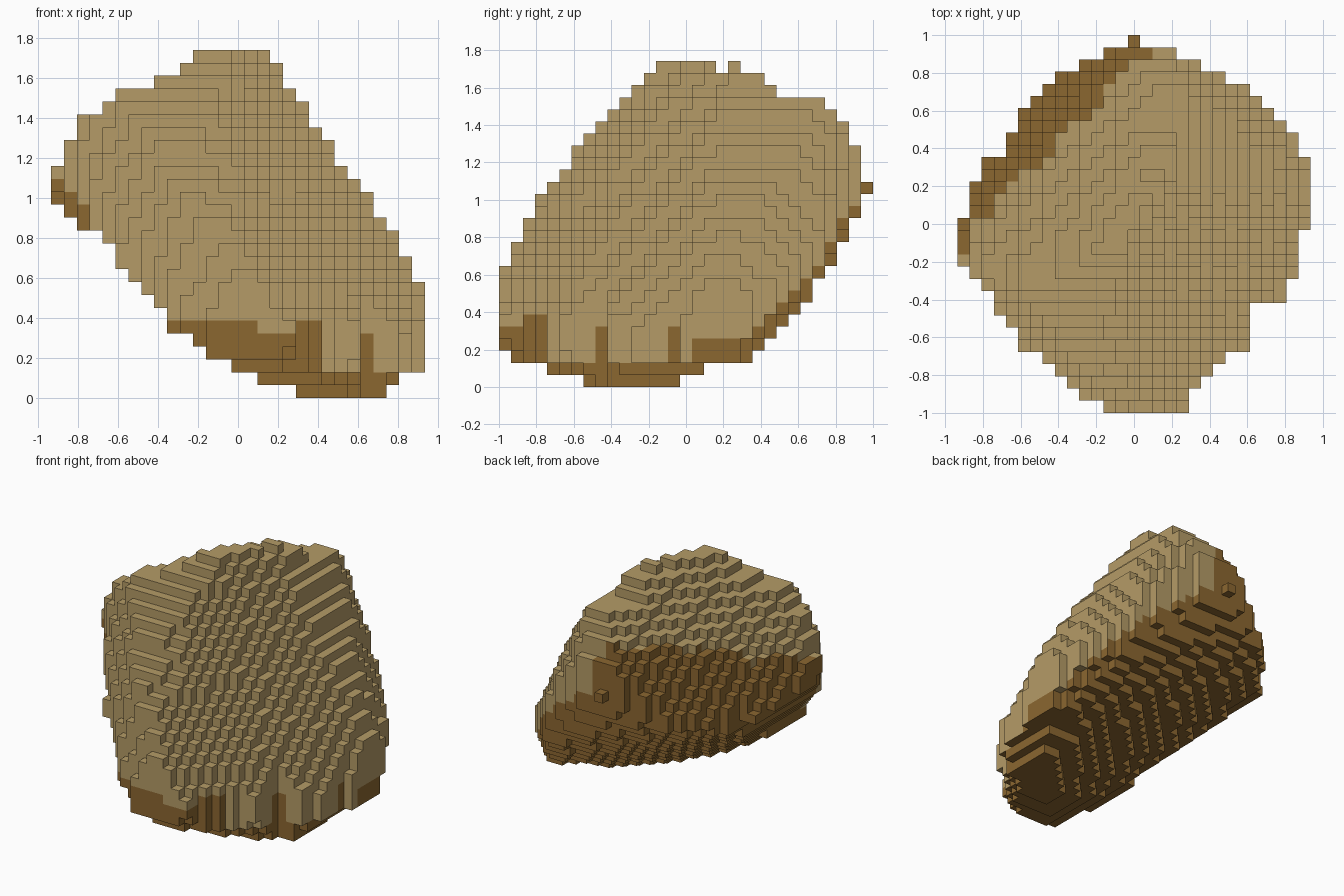
import bpy, bmesh, math
from mathutils import Vector

cube = bpy.data.objects.get("Cube")
if cube:
    bpy.data.objects.remove(cube, do_unlink=True)

S = 2 / 31                      # block size
NX, NY, NZ = 29, 31, 27         # block counts

# Outline spans (first block, end block) for each layer
FRONT = [(19, 26), (16, 27), (14, 29), (12, 29), (11, 29), (9, 29), (9, 29), (8, 29), (7, 29),
         (6, 28), (5, 28), (5, 27), (4, 27), (2, 26), (1, 25), (0, 25), (0, 24), (0, 23),
         (1, 22), (1, 22), (2, 21), (2, 20), (4, 20), (5, 19), (8, 18), (10, 18), (11, 17)]
SIDE = [(7, 15), (4, 17), (1, 21), (0, 22), (0, 23), (0, 24), (0, 25), (0, 26), (0, 26),
        (0, 27), (1, 28), (1, 28), (2, 29), (2, 29), (3, 30), (3, 30), (4, 31), (5, 30),
        (6, 30), (6, 30), (7, 29), (8, 29), (9, 28), (10, 27), (11, 23), (12, 22), (13, 20)]
TOP = [(12, 19), (10, 19), (9, 20), (8, 21), (7, 22), (5, 24), (5, 24), (4, 24), (3, 24),
       (3, 27), (2, 27), (1, 28), (0, 28), (0, 28), (0, 28), (0, 29), (1, 29), (1, 29),
       (1, 29), (2, 29), (2, 29), (4, 28), (4, 28), (5, 27), (5, 26), (6, 25), (7, 24),
       (8, 22), (10, 20), (12, 18), (14, 15)]

BASE_N = Vector((0.469, -0.445, 0.76))      # slanted base
BASE_D = 0.368


def point(i, j, k):
    return Vector(((i - NX / 2) * S, (j - NY / 2) * S, k * S))


def base_z(x, y):
    return (BASE_D - BASE_N.x * x - BASE_N.y * y) / BASE_N.z


def clamp(t):
    return max(0, min(1, t))


def ridge_points():
    """Points where each outline touches the rounded body."""
    pts = [Vector((.5, -.55, .55)), Vector((.15, -.32, 1.2))]
    for k in range(NZ):
        z = (k + .5) * S
        shoulder = clamp((z - 1.1) / .4) * clamp((1.8 - z) / .25)
        inset = .1 if 8 <= k < 16 else 0
        # left and right limits of the front outline
        x = point(FRONT[k][0] + .5, 0, 0).x
        if k < 16:
            y = (BASE_N.z * z + BASE_N.x * x - BASE_D) / -BASE_N.y + inset
        else:
            y = -.1 - .22 * shoulder
        pts.append(Vector((x, y, z)))
        x = point(FRONT[k][1] - .5, 0, 0).x
        pts.append(Vector((x, -.2 if k < 2 else .2 + .35 * shoulder, z)))
        # front and back limits of the side outline
        y = point(0, SIDE[k][0] + .5, 0).y
        x = max(.05, .5 - .15 * k) - .4 * clamp((z - .6) / .6) * clamp((1.8 - z) / .25)
        pts.append(Vector((x, y, z)))
        y = point(0, SIDE[k][1] - .5, 0).y
        if k < 17:
            x = (BASE_D - BASE_N.y * y - BASE_N.z * z) / BASE_N.x - inset
        else:
            x = .05 + .2 * shoulder
        pts.append(Vector((x, y, z)))
    for j in range(NY):
        # left and right limits of the plan outline
        y = point(0, j + .5, 0).y
        x = point(TOP[j][0] + .5, 0, 0).x
        if j < 14:
            z = base_z(x, y) + .22
        else:
            z = 1.1 - 1.2 * max(0, -.794 * x + .607 * y - .6)
        pts.append(Vector((x, y, z)))
        x = point(TOP[j][1] - .5, 0, 0).x
        pts.append(Vector((x, y, .3 if j < 10 else base_z(x, y) + .25)))
    return pts


def hull_planes(pts):
    """Outward planes of the convex body around the points."""
    hull = bmesh.new()
    for p in pts:
        hull.verts.new(p)
    geom = bmesh.ops.convex_hull(hull, input=list(hull.verts))["geom"]
    mid = sum(pts, Vector()) / len(pts)
    planes = []
    for f in geom:
        if isinstance(f, bmesh.types.BMFace) and f.calc_area() > 1e-6:
            f.normal_update()
            n, c = f.normal.copy(), f.calc_center_median()
            if n.dot(c - mid) < 0:
                n.negate()
            planes.append((n, n.dot(c) + .03))
    hull.free()
    return planes


PLANES = hull_planes(ridge_points())


def solid(i, j, k):
    """True where the boulder fills a block."""
    if not (FRONT[k][0] <= i < FRONT[k][1] and SIDE[k][0] <= j < SIDE[k][1]
            and TOP[j][0] <= i < TOP[j][1]):
        return False
    if k == NZ - 1 and j == 18:             # notch in the crest
        return False
    p = point(i + .5, j + .5, k + .5)
    return all(n.dot(p) <= d for n, d in PLANES)


def soil_height(c):
    """Top of the soil around the foot, with a few taller streaks."""
    if c.y < -.4 and c.x < .42:
        return .36 - .07 * clamp(1 - abs(c.x - .18) / .12)
    if abs(c.y + .45) < .04 and c.x < .69 or abs(c.y + .064) < .02:
        return .33
    return .25 if c.y > 0 else .13


def is_brown(c):
    """Brown soil on the base, the foot and the back rim."""
    wave = .02 * math.sin(11 * (c.x + c.y))
    limit = .51 if c.x < 0 and c.y < 0 else .46
    return (c.dot(BASE_N) < limit + wave or (c.y - c.x) / math.sqrt(2) > .6 + wave
            or c.z < soil_height(c))


def material(name, rgb):
    m = bpy.data.materials.new(name)
    m.use_nodes = True
    m.diffuse_color = (*rgb, 1)
    b = next(n for n in m.node_tree.nodes if n.type == 'BSDF_PRINCIPLED')
    b.inputs["Base Color"].default_value = (*rgb, 1)
    b.inputs["Roughness"].default_value = 0.9
    return m


# Fill the block grid
blocks = {(i, j, k) for i in range(NX) for j in range(NY) for k in range(NZ) if solid(i, j, k)}

# Skin the exposed block sides
bm = bmesh.new()
corners = {}


def corner(t):
    if t not in corners:
        corners[t] = bm.verts.new(point(*t))
    return corners[t]


for b in sorted(blocks):
    for axis in range(3):
        for side in (0, 1):
            n = [0, 0, 0]
            n[axis] = 2 * side - 1
            if tuple(b[a] + n[a] for a in range(3)) in blocks:
                continue
            u, v = (axis + 1) % 3, (axis + 2) % 3
            loop = [(0, 0), (1, 0), (1, 1), (0, 1)]
            if not side:
                loop.reverse()
            quad = []
            for du, dv in loop:
                t = list(b)
                t[axis] += side
                t[u] += du
                t[v] += dv
                quad.append(corner(tuple(t)))
            f = bm.faces.new(quad)
            f.material_index = int(is_brown(f.calc_center_median()))

mesh = bpy.data.meshes.new("boulder")
bm.to_mesh(mesh)
bm.free()
mesh.materials.append(material("tan stone", (0.46, 0.33, 0.135)))
mesh.materials.append(material("brown soil", (0.26, 0.135, 0.03)))
boulder = bpy.data.objects.new("boulder", mesh)
bpy.context.scene.collection.objects.link(boulder)
